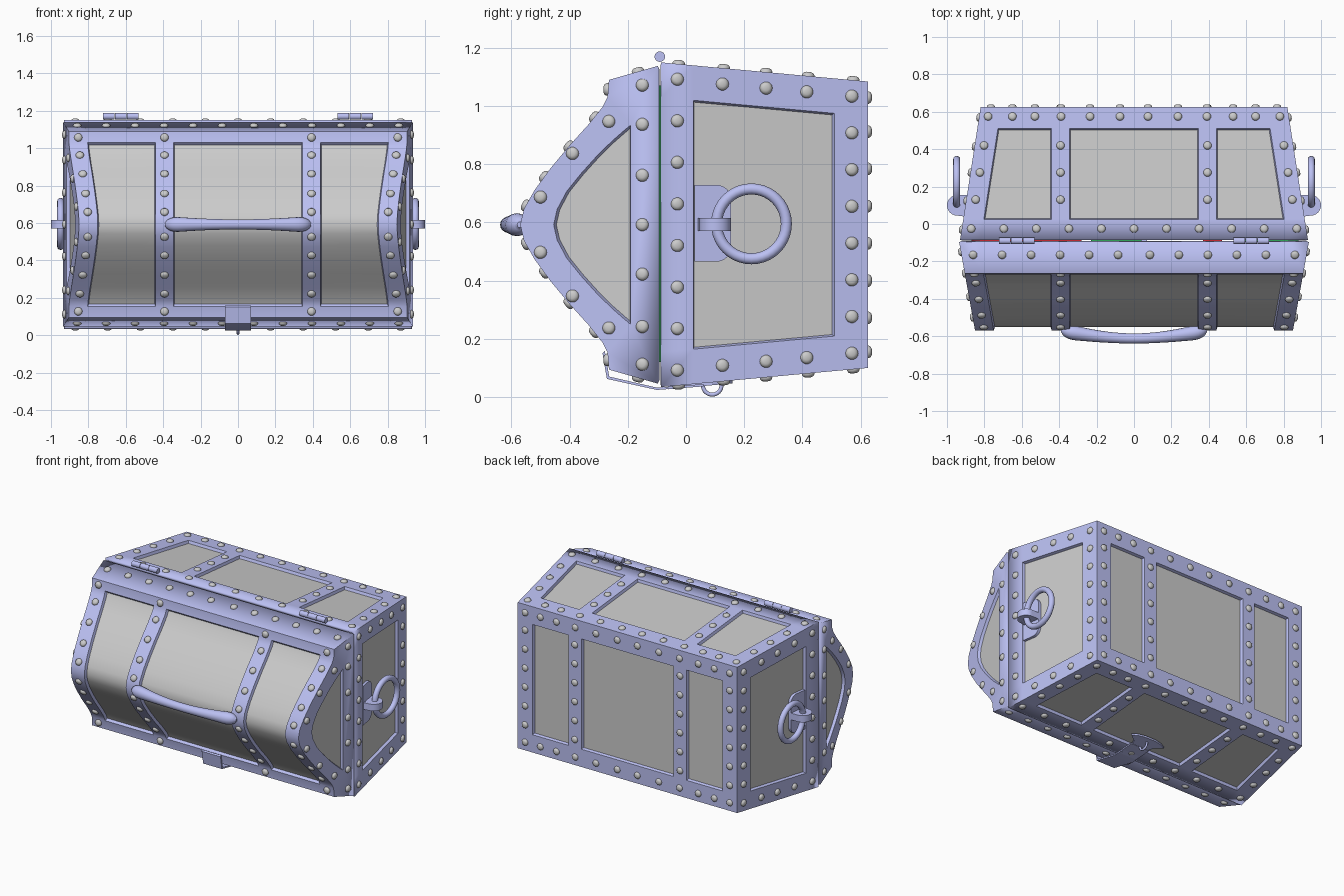
import bpy, bmesh
from math import sin, cos, pi, radians
from mathutils import Vector

if "Cube" in bpy.data.objects:
    bpy.data.objects.remove(bpy.data.objects["Cube"])

blue = bpy.data.materials.new("painted_metal"); blue.diffuse_color = (0.5, 0.53, 0.9, 1)
red = bpy.data.materials.new("red"); red.diffuse_color = (0.6, 0.02, 0.03, 1)
green = bpy.data.materials.new("green"); green.diffuse_color = (0.03, 0.4, 0.1, 1)
ZC = 0.592                                   # mid height

def W(y): return 0.93 - 0.155 * (y + 0.085)   # base half width
def H(y): return 0.558 - 0.0925 * (y + 0.085) # base half height
def LW(y): return 0.935 + 0.18 * (y + 0.097)  # lid half width

def add(name, me, mats, angle=30):
    ob = bpy.data.objects.new(name, me)
    bpy.context.collection.objects.link(ob)
    for m in mats:
        me.materials.append(m)
    me.polygons.foreach_set("use_smooth", [True] * len(me.polygons))
    me.set_sharp_from_angle(angle=radians(angle))
    return ob

def finish(name, bm, mats, angle=30):
    me = bpy.data.meshes.new(name)
    bm.to_mesh(me); bm.free()
    return add(name, me, mats, angle)

def grid(bm, rows, panels, panel_rows):
    """Face split into frame strips (slot 0) and panels (slot 1)."""
    vs = [[bm.verts.new(p) for p in r] for r in rows]
    for j in range(len(vs) - 1):
        for i in range(len(vs[0]) - 1):
            f = bm.faces.new((vs[j][i], vs[j][i+1], vs[j+1][i+1], vs[j+1][i]))
            if i in panels and j in panel_rows:
                f.material_index = 1

def sink_panels(name, bm, depth):
    bmesh.ops.remove_doubles(bm, verts=bm.verts, dist=1e-4)
    bmesh.ops.recalc_face_normals(bm, faces=bm.faces)
    ps = [f for f in bm.faces if f.material_index == 1]
    r = bmesh.ops.inset_region(bm, faces=ps, thickness=0.006, depth=-depth, use_even_offset=True)
    for f in r['faces']:
        f.material_index = 0
    ob = finish(name, bm, [blue, None])
    m = ob.modifiers.new("wall", 'SOLIDIFY'); m.thickness = 0.02; m.offset = -1

def cols(w, b): return [-w, -w + b, -0.44, -0.345, 0.345, 0.44, w - b, w]

# Chest base: four tapered sides and the bottom, each framed
bm = bmesh.new()
ys = [-0.085, 0.025, 0.51, 0.625]
for s in (-1, 1):
    grid(bm, [[(x, y, ZC + s * H(y)) for x in cols(W(y), 0.11)] for y in ys], (1, 3, 5), (1,))
    grid(bm, [[(s * W(y), y, ZC + z) for z in (-H(y), 0.12 - H(y), H(y) - 0.12, H(y))] for y in ys], (1,), (1,))
yb = 0.625; hb = H(yb)
grid(bm, [[(x, yb, ZC + z) for x in cols(W(yb), 0.11)] for z in (-hb, 0.12 - hb, hb - 0.12, hb)], (1, 3, 5), (1,))
sink_panels("chest_base", bm, 0.018)

# Domed lid: half profiles as (y, z above middle), mirrored
dome = [(-.27, .438), (-.287, .405), (-.335, .345), (-.4, .273), (-.465, .195), (-.52, .12), (-.557, .055), (-.57, 0)]
inner = [(-.19, .343), (-.215, .322), (-.255, .287), (-.305, .238), (-.36, .177), (-.41, .115), (-.443, .053), (-.455, 0)]
def full(h): return h + [(y, -z) for y, z in reversed(h) if z != 0]
prof = full([(-.097, .546), (-.265, .498)] + dome)
inn = full(inner)
n = len(prof)
bm = bmesh.new()
grid(bm, [[(x, y, ZC + z) for x in cols(LW(y), 0.1)] for y, z in prof], (1, 3, 5), range(2, n - 3))
for s in (-1, 1):
    o = [bm.verts.new((s * LW(y), y, ZC + z)) for y, z in prof]
    q = [bm.verts.new((s * LW(y), y, ZC + z)) for y, z in inn]
    for k in range(len(q) - 1):
        bm.faces.new((o[k+2], o[k+3], q[k+1], q[k]))
    bm.faces.new((o[0], o[1], o[2], q[0], q[-1], o[-3], o[-2], o[-1]))
    bm.faces.new(q).material_index = 1
sink_panels("lid", bm, 0.018)

# Rivets: domed caps gathered into one mesh
rv, rf = [], []
SEG = 14
def rivet(p, nrm):
    rot, b = Vector(nrm).to_track_quat('Z', 'Y'), len(rv)
    for rad, h in ((0.022, -0.004), (0.022, 0.004), (0.017, 0.011), (0.009, 0.014)):
        for k in range(SEG):
            a = 2 * pi * k / SEG
            rv.append(Vector(p) + rot @ Vector((rad * cos(a), rad * sin(a), h)))
    for j in range(3):
        for k in range(SEG):
            l = (k + 1) % SEG
            rf.append((b + j*SEG + k, b + j*SEG + l, b + (j+1)*SEG + l, b + (j+1)*SEG + k))
    rf.append(tuple(b + 3*SEG + k for k in range(SEG)))
def spread(a, b, k): return [a + (b - a) * i / (k - 1) for i in range(k)]
def lid_y(z):
    z = abs(z)
    for (y0, z0), (y1, z1) in zip(dome, dome[1:]):
        if z1 <= z <= z0:
            return y0 + (y1 - y0) * (z0 - z) / (z0 - z1)
    return -0.27

for s in (-1, 1):
    nz, nx = (0, 0.0925, s), (s, 0.155, 0)
    # base back and front faces
    def rz(x, y): rivet((x, y, ZC + s * H(y)), nz)
    for x in spread(-0.87, 0.87, 11): rz(x, -0.025)
    for x in (.075, .235, .39, .53, .65, .78):
        rz(x, 0.575); rz(-x, 0.575)
    for y in (0.13, 0.275, 0.42):
        for x in (0.393, W(y) - 0.05):
            rz(x, y); rz(-x, y)
    # base ends
    def rx(y, z): rivet((s * W(y), y, ZC + z), nx)
    for z in spread(-0.5, 0.5, 8): rx(-0.03, z)
    for z in spread(-0.442, 0.442, 8): rx(0.57, z)
    for y in (0.125, 0.275, 0.415):
        rx(y, H(y) - 0.055); rx(y, 0.055 - H(y))
    # base bottom
    for x in (.075, .235, .39, .53, .65, .765):
        for t in (-1, 1): rivet((t * x, yb, ZC + s * (hb - 0.055)), (0, 1, 0))
    for z in spread(-0.32, 0.32, 6):
        for x in (0.393, 0.765): rivet((s * x, yb, ZC + z), (0, 1, 0))
    # lid ends
    def rl(y, z): rivet((s * LW(y), y, ZC + z), (s, -0.18, 0))
    for z in (-.48, -.35, -.17, 0, .17, .345, .48): rl(-0.15, z)
    for y, z in ((-.265, .355), (-.39, .245), (-.5, .095)):
        rl(y, z); rl(y, -z)
    # lid rim
    for x in (.085, .24, .395, .55, .705, .86):
        for t in (-1, 1): rivet((t * x, -0.165, ZC + s * 0.527), (0, -0.27, s))
    # lid dome straps
    for z in (.066, .165, .27, .37, .465):
        z *= s; y = lid_y(z)
        g = (lid_y(z + .02) - lid_y(z - .02)) / .04 if abs(z) < .42 else 0
        for x in (0.393, LW(y) - 0.05):
            for t in (-1, 1): rivet((t * x, y, ZC + z), (0, -1, g))
me = bpy.data.meshes.new("rivets"); me.from_pydata(rv, [], rf)
add("rivets", me, [], 60)

def prism(name, pts, vec, mat=blue):
    bm = bmesh.new()
    a = [bm.verts.new(p) for p in pts]
    b = [bm.verts.new(Vector(p) + Vector(vec)) for p in pts]
    bm.faces.new(a); bm.faces.new(b)
    for i in range(len(a)):
        bm.faces.new((a[i-1], a[i], b[i], b[i-1]))
    bmesh.ops.recalc_face_normals(bm, faces=bm.faces)
    return finish(name, bm, [mat])

def disc(name, c, r, depth, axis):
    """Cylinder centred on c along a main axis (0 = x, 2 = z)."""
    pts = []
    for k in range(24):
        u, v = r * cos(k * pi / 12), r * sin(k * pi / 12)
        pts.append((c[0] - depth/2, c[1] + u, c[2] + v) if axis == 0 else (c[0] + u, c[1] + v, c[2] - depth/2))
    prism(name, pts, (depth, 0, 0) if axis == 0 else (0, 0, depth))

def ring(name, loc, R, r):
    bpy.ops.mesh.primitive_torus_add(major_radius=R, minor_radius=r, major_segments=40, minor_segments=12,
                                     location=loc, rotation=(0, pi / 2, 0))
    ob = bpy.context.object; ob.name = name; ob.data.materials.append(blue)
    ob.data.polygons.foreach_set("use_smooth", [True] * len(ob.data.polygons))

for s, side in ((-1, "left"), (1, "right")):
    # Carrying ring with its bracket and mounting plate
    arc = [(k * pi / 12) for k in range(7)]
    pl = [(0.03, -0.132), *[(0.105 + 0.05 * sin(a), -0.082 - 0.05 * cos(a)) for a in arc],
          *[(0.105 + 0.05 * cos(a), 0.082 + 0.05 * sin(a)) for a in arc], (0.03, 0.132)]
    prism(side + "_handle_plate", [(s * (W(y) - 0.03), y, 0.597 + z) for y, z in pl], (s * 0.03, 0, 0))
    ring(side + "_handle_ring", (s * 0.948, 0.225, 0.595), 0.12, 0.019)
    disc(side + "_handle_bracket", (s * 0.945, 0.1, 0.593), 0.055, 0.045, 2)
    prism(side + "_bracket_base", [(s * 0.87, 0.035, 0.57), (s * 0.945, 0.045, 0.57),
          (s * 0.945, 0.155, 0.57), (s * 0.87, 0.155, 0.57)], (0, 0, 0.045))
    # Hinge knuckles
    for k in (-1, 0, 1):
        disc(side + "_hinge", (s * 0.627 + k * 0.064, -0.09, 1.17), 0.018, 0.062, 0)

# Lid grip: tapered bar bowed outward, lofted from round sections
bm = bmesh.new(); N, K = 33, 16; secs = []
for i in range(N):
    x = 0.39 * sin((-1 + 2 * i / (N - 1)) * pi / 2); u = abs(x) / 0.39
    r = (0.027 + 0.019 * u ** 2) * max(0.05, 1 - max(0, (u - 0.8) / 0.2) ** 2) ** 0.5
    y = -0.57 - 0.042 * cos(x / 0.39 * pi / 2)
    secs.append([bm.verts.new((x, y + r * cos(2*pi*k/K), 0.592 + r * sin(2*pi*k/K))) for k in range(K)])
for a, b in zip(secs, secs[1:]):
    for k in range(K):
        bm.faces.new((a[k-1], a[k], b[k], b[k-1]))
bm.faces.new(secs[0]); bm.faces.new(secs[-1])
bmesh.ops.recalc_face_normals(bm, faces=bm.faces)
finish("lid_grip", bm, [blue], 60)

# Hasp strap folded round the lid rim
hp = [(-.287, .15), (-.272, .062), (-.1, .024), (.06, .036)]
hp += [(y + dy, z + .008) for (y, z), dy in zip(reversed(hp), (0, 0, .008, .008))]
prism("hasp_strap", [(-0.07, y, z) for y, z in hp], (0.14, 0, 0))
# Fan-shaped lock plate and staple
half = [(.06, -.06), (.05, .03), (.075, .09), (.13, .13), (.09, .15), (.04, .16)]
fan = half + [(-x, y) for x, y in reversed(half)]
prism("lock_plate", [(x, y, ZC - H(y) - 0.01) for x, y in fan], (0, 0, 0.012))
ring("staple", (0, 0.09, 0.04), 0.032, 0.007)

# Contents glimpsed through the gap
for x0, x1, m in ((-.87, -.28, red), (-.23, .04, green), (.37, .47, red), (.57, .88, green)):
    prism("treasure", [(x0, -.08, .12), (x1, -.08, .12), (x1, -.08, 1.07), (x0, -.08, 1.07)], (0, -0.02, 0), m)

for m in bpy.data.materials:
    if m.users and not m.is_grease_pencil:
        m.use_nodes = True
        m.node_tree.nodes["Principled BSDF"].inputs["Base Color"].default_value = m.diffuse_color
